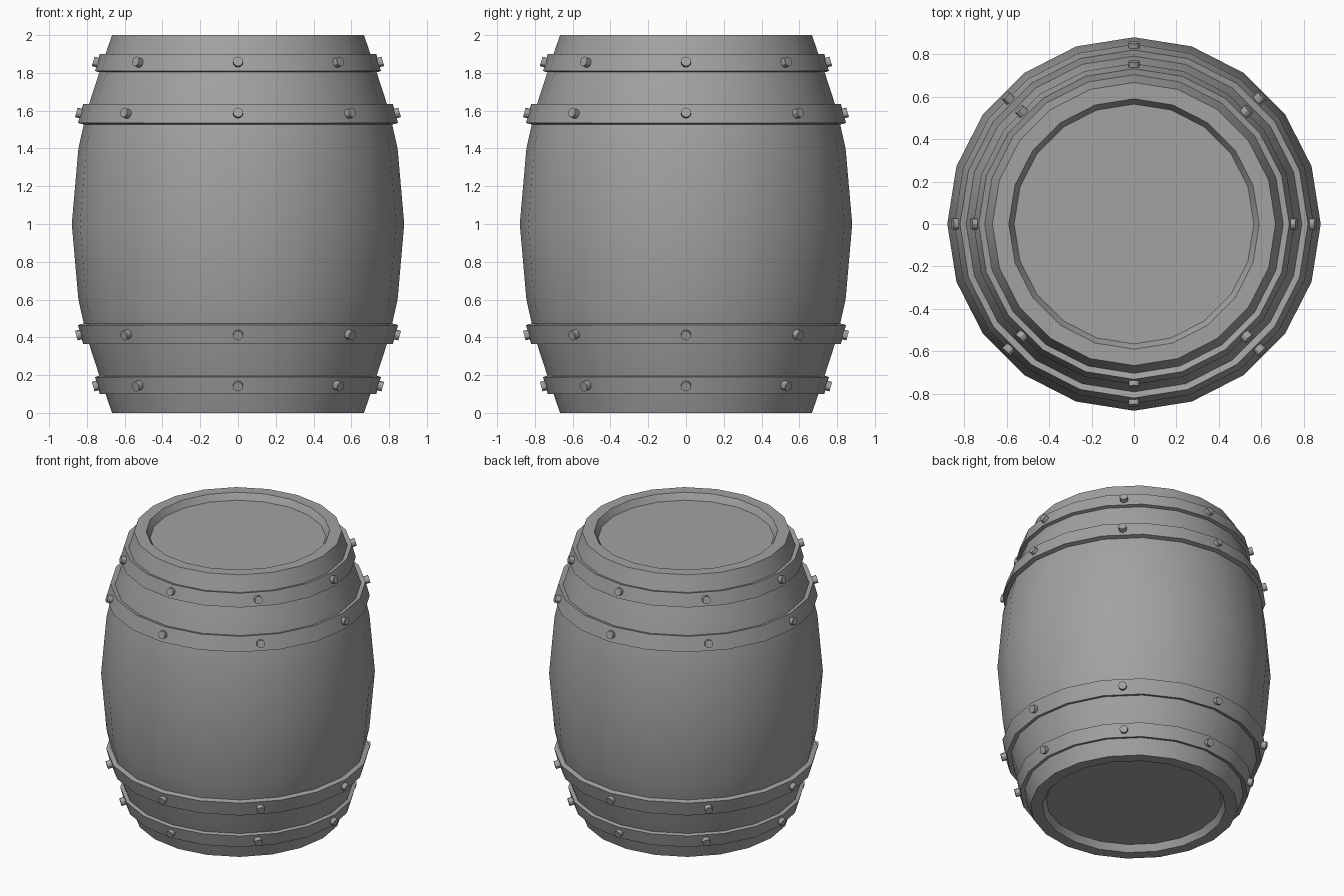
import bpy
import bmesh
import math
from mathutils import Matrix, Vector

if "Cube" in bpy.data.objects:
    bpy.data.objects.remove(bpy.data.objects["Cube"], do_unlink=True)

SIDES = 20

grey = bpy.data.materials.new("plain grey")
grey.use_nodes = True
colour = (0.36, 0.36, 0.36, 1)
grey.diffuse_color = colour
grey.node_tree.nodes["Principled BSDF"].inputs["Base Color"].default_value = colour


def finish(name, bm):
    """Turn a bmesh into a smooth object with sharp hard edges."""
    bmesh.ops.recalc_face_normals(bm, faces=bm.faces)
    mesh = bpy.data.meshes.new(name)
    bm.to_mesh(mesh)
    bm.free()
    obj = bpy.data.objects.new(name, mesh)
    bpy.context.collection.objects.link(obj)
    mesh.materials.append(grey)
    bpy.ops.object.select_all(action="DESELECT")
    obj.select_set(True)
    bpy.context.view_layer.objects.active = obj
    bpy.ops.object.shade_smooth_by_angle(angle=math.radians(30))
    return obj


def lathe(name, profile, closed):
    """Revolve (radius, z) points; a closed profile makes a ring, an open one is capped."""
    bm = bmesh.new()
    rings = []
    for r, z in profile:
        rings.append([bm.verts.new((r * math.cos(math.tau * i / SIDES),
                                    r * math.sin(math.tau * i / SIDES), z))
                      for i in range(SIDES)])
    pairs = list(zip(rings, rings[1:]))
    if closed:
        pairs.append((rings[-1], rings[0]))
    else:
        bm.faces.new(rings[0])
        bm.faces.new(rings[-1])
    for a, b in pairs:
        for i in range(SIDES):
            j = (i + 1) % SIDES
            bm.faces.new((a[i], a[j], b[j], b[i]))
    return finish(name, bm)


# Barrel body with recessed heads, symmetric about mid height
upper = [(0.845, 1.4), (0.8, 1.6), (0.735, 1.8), (0.667, 2.0), (0.59, 2.0), (0.565, 1.955)]
lower = [(r, 2 - z) for r, z in reversed(upper)]
lathe("barrel_body", lower + [(0.88, 1.0)] + upper, False)


def hoop(name, wide, narrow, flip):
    """Tilted band with rivets; wide and narrow are its outer edge points."""
    w, n = Vector(wide), Vector(narrow)
    along = (n - w).normalized()
    outward = Vector((along.y, -along.x))
    inner = outward * -0.035
    points = [w, n, n + inner, w + inner]
    side = -1 if flip else 1
    lathe(name + "_hoop", [(p.x, 1 + side * (p.y - 1)) for p in points], True)

    # Eight rivets standing square to the band
    mid = (w + n) / 2
    bm = bmesh.new()
    direction = Vector((outward.x, 0, side * outward.y))
    turn = direction.to_track_quat("Z", "Y").to_matrix().to_4x4()
    place = Matrix.Translation((mid.x, 0, 1 + side * (mid.y - 1)))
    for k in range(8):
        spin = Matrix.Rotation(math.tau * k / 8, 4, "Z")
        bmesh.ops.create_cone(bm, cap_ends=True, segments=12, radius1=0.026,
                              radius2=0.026, depth=0.046, matrix=spin @ place @ turn)
    finish(name + "_rivets", bm)


# Two hoops at each end
for label, flip in (("top", False), ("bottom", True)):
    hoop(label + "_end", (0.757, 1.81), (0.732, 1.9), flip)
    hoop(label + "_inner", (0.847, 1.535), (0.82, 1.635), flip)
